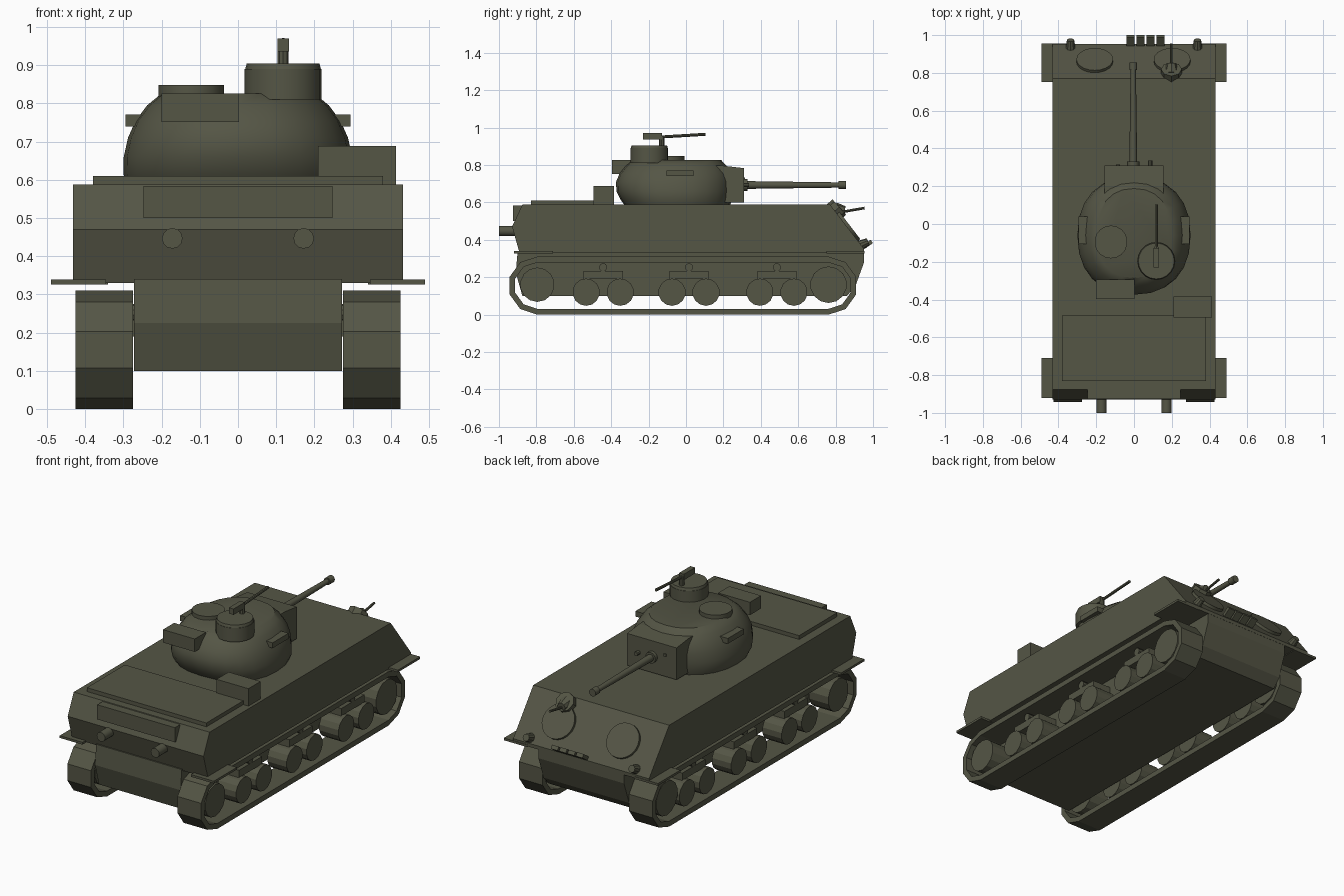
import bpy, bmesh, math
from mathutils import Vector, Matrix

if "Cube" in bpy.data.objects:
    bpy.data.objects.remove(bpy.data.objects["Cube"], do_unlink=True)

olive = bpy.data.materials.new("olive_drab")
olive.use_nodes = True
olive.diffuse_color = (0.09, 0.092, 0.06, 1)
olive.node_tree.nodes["Principled BSDF"].inputs["Base Color"].default_value = olive.diffuse_color


def finish(name, bm, smooth=None):
    bmesh.ops.recalc_face_normals(bm, faces=bm.faces)
    mesh = bpy.data.meshes.new(name)
    bm.to_mesh(mesh)
    bm.free()
    mesh.materials.append(olive)
    ob = bpy.data.objects.new(name, mesh)
    bpy.context.collection.objects.link(ob)
    if smooth:
        bpy.ops.object.select_all(action='DESELECT')
        ob.select_set(True)
        bpy.context.view_layer.objects.active = ob
        bpy.ops.object.shade_smooth_by_angle(angle=math.radians(smooth))
    return ob


def box(name, x, y, z, tilt=0):
    """Box from (min, max) ranges, optionally tilted about x."""
    bm = bmesh.new()
    mid = Vector([(a + b) / 2 for a, b in (x, y, z)])
    size = Vector([b - a for a, b in (x, y, z)])
    mat = Matrix.Translation(mid) @ Matrix.Rotation(tilt, 4, 'X') @ Matrix.Diagonal(size.to_4d())
    bmesh.ops.create_cube(bm, size=1, matrix=mat)
    return finish(name, bm)


def rod(name, a, b, r, r2=None, sides=12, smooth=35):
    """Cylinder or cone from point a to point b."""
    a, b = Vector(a), Vector(b)
    bm = bmesh.new()
    mat = Matrix.Translation((a + b) / 2) @ (b - a).to_track_quat('Z', 'Y').to_matrix().to_4x4()
    bmesh.ops.create_cone(bm, cap_ends=True, segments=sides, radius1=r,
                          radius2=r if r2 is None else r2, depth=(b - a).length, matrix=mat)
    return finish(name, bm, smooth)


def loft(name, rings, smooth=None, closed=False):
    """Skin a list of point rings; closed joins the last ring to the first."""
    bm = bmesh.new()
    rows = [[bm.verts.new(p) for p in ring] for ring in rings]
    n = len(rows[0])
    pairs = list(zip(rows, rows[1:]))
    if closed:
        pairs.append((rows[-1], rows[0]))
    else:
        bm.faces.new(rows[0])
        bm.faces.new(rows[-1])
    for p, q in pairs:
        for i in range(n):
            j = (i + 1) % n
            bm.faces.new((p[i], p[j], q[j], q[i]))
    return finish(name, bm, smooth)


def prism(name, profile, x0, x1):
    return loft(name, [[(x, y, z) for y, z in profile] for x in (x0, x1)])


# Hull
prism("upper_hull", [(-0.89, 0.33), (-0.93, 0.47), (-0.875, 0.588), (0.77, 0.588),
                     (0.953, 0.35), (0.953, 0.33)], -0.432, 0.432)
prism("lower_hull", [(-0.9, 0.34), (-0.91, 0.225), (-0.875, 0.1), (0.86, 0.1),
                     (0.905, 0.15), (0.952, 0.28), (0.952, 0.34)], -0.272, 0.272)
box("engine_deck", (-0.38, 0.38), (-0.83, -0.485), (0.58, 0.61))
box("stowage_box", (0.21, 0.413), (-0.495, -0.385), (0.58, 0.688))
box("rear_plate", (-0.247, 0.247), (-0.926, -0.86), (0.5, 0.584))

# Glacis fittings, placed by distance down the slope
top, foot = Vector((0, 0.77, 0.588)), Vector((0, 0.953, 0.35))
slope = (foot - top).normalized()
normal = Vector((0, -slope.z, slope.y))


def on_glacis(x, y):
    p = top.lerp(foot, (y - top.y) / (foot.y - top.y))
    p.x = x
    return p


for x in (-0.208, 0.202):
    p = on_glacis(x, 0.86)
    rod("driver_hatch", p - normal * 0.01, p + normal * 0.016, 0.097, sides=20)
for i in range(4):
    x = -0.041 + 0.053 * i
    box("spare_link", (x, x + 0.043), (0.944, 0.998), (0.365, 0.387), math.radians(35))

# Bow machine gun
rod("bow_gun_mount", (0.198, 0.775, 0.535), (0.198, 0.82, 0.575), 0.055, 0.055, 8)
rod("bow_gun_ball", (0.198, 0.80, 0.56), (0.198, 0.85, 0.555), 0.04, 0.025, 8)
rod("bow_gun_barrel", (0.198, 0.84, 0.55), (0.198, 0.955, 0.57), 0.007, sides=8)

# Running gear and paired parts, both sides
REAR, FRONT, AXLE = -0.795, 0.762, 0.155


def track_loop(x, r):
    pts = []
    for cy, start in ((REAR, 90), (FRONT, 270)):
        for k in range(6):
            a = math.radians(start + 36 * k)
            pts.append((x, cy + r * math.cos(a), AXLE + r * math.sin(a)))
    return pts


for s in (-1, 1):
    side = "left" if s > 0 else "right"
    inner, outer = s * 0.275, s * 0.425
    loft(side + "_track", [track_loop(inner, 0.155), track_loop(outer, 0.155),
                           track_loop(outer, 0.124), track_loop(inner, 0.124)], closed=True)

    def wheel(name, y, z, r, x0=0.29, x1=0.412, sides=14):
        rod(side + name, (s * x0, y, z), (s * x1, y, z), r, sides=sides, smooth=20)

    wheel("_idler", REAR, 0.16, 0.092)
    wheel("_sprocket", FRONT, 0.16, 0.098)
    for y in (-0.443, 0.016, 0.486):
        for d in (-0.091, 0.091):
            wheel("_road_wheel", y + d, 0.12, 0.073)
        box(side + "_bogie", sorted((s * 0.27, s * 0.39)), (y - 0.105, y + 0.105), (0.19, 0.233))
        wheel("_return_roller", y, 0.253, 0.022, 0.27, 0.39, 10)

    box(side + "_front_fender", sorted((s * 0.34, s * 0.49)), (0.752, 0.955), (0.326, 0.339))
    box(side + "_rear_fender", sorted((s * 0.345, s * 0.49)), (-0.92, -0.71), (0.326, 0.339))
    rod(side + "_exhaust", (s * 0.172, -1.0, 0.447), (s * 0.172, -0.88, 0.447), 0.027)
    rod(side + "_headlight", (s * 0.336, 0.93, 0.37), (s * 0.336, 0.974, 0.39), 0.027, 0.02, 10)
    box(side + "_turret_bracket", sorted((s * 0.24, s * 0.294)), (-0.105, 0.04), (0.74, 0.771))

# Turret: rounded outline lofted through levels of height, half width, back, front
SIDES = 24


def turret_ring(z, half, back, front):
    ring = []
    for k in range(SIDES):
        a = 2 * math.pi * k / SIDES
        c, d = math.cos(a), math.sin(a)
        reach = front + 0.06 if d > 0 else -0.06 - back
        ring.append((half * math.copysign(abs(c) ** 0.87, c),
                     -0.06 + reach * math.copysign(abs(d) ** 0.87, d), z))
    return ring


levels = [(0.58, 0.285, -0.325, 0.235), (0.615, 0.3, -0.35, 0.245), (0.66, 0.299, -0.372, 0.25),
          (0.71, 0.288, -0.374, 0.25), (0.755, 0.268, -0.355, 0.242),
          (0.795, 0.238, -0.322, 0.218), (0.826, 0.2, -0.285, 0.188)]
loft("turret", [turret_ring(*lv) for lv in levels], smooth=40)
box("turret_bustle_box", (-0.2, 0.002), (-0.396, -0.295), (0.752, 0.826))
rod("loader_hatch", (-0.122, -0.095, 0.815), (-0.122, -0.095, 0.848), 0.087, sides=18)

# Mantlet and main gun
prism("mantlet", [(0.1, 0.6), (0.31, 0.6), (0.31, 0.783), (0.2, 0.796), (0.1, 0.796)], -0.157, 0.157)
GX, GZ = -0.004, 0.693
rod("gun_collar", (GX, 0.3, GZ), (GX, 0.33, GZ), 0.032)
rod("gun_barrel", (GX, 0.3, GZ), (GX, 0.83, GZ), 0.021, 0.014)
rod("muzzle", (GX, 0.815, GZ), (GX, 0.856, GZ), 0.021)
rod("coaxial_gun", (0.085, 0.3, GZ), (0.085, 0.336, GZ), 0.012, sides=8)
rod("gun_sight", (-0.085, 0.3, GZ + 0.03), (-0.085, 0.316, GZ + 0.03), 0.01, sides=8)

# Commander cupola and roof gun
CX, CY = 0.118, -0.196
rod("cupola", (CX, CY, 0.81), (CX, CY, 0.89), 0.101, 0.101, 20)
rod("cupola_rim", (CX, CY, 0.89), (CX, CY, 0.905), 0.099, 0.095, 20)
rod("roof_gun_post", (CX, -0.13, 0.895), (CX, -0.13, 0.955), 0.014, sides=8)
box("roof_gun_body", (CX - 0.015, CX + 0.015), (-0.23, -0.128), (0.936, 0.97))
rod("roof_gun_barrel", (CX, -0.13, 0.95), (CX, 0.104, 0.964), 0.008, sides=8)
